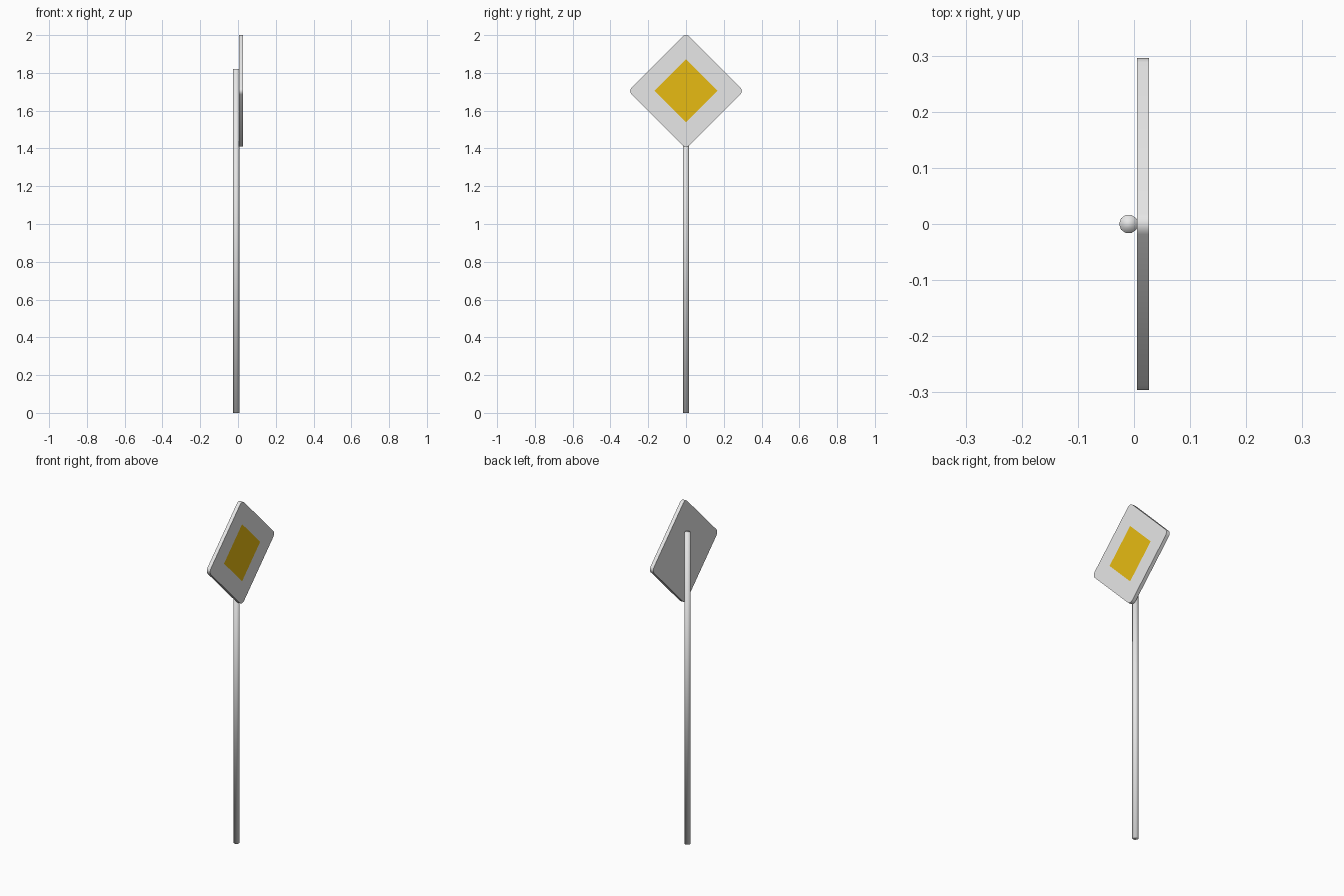
import bpy, bmesh, math

if "Cube" in bpy.data.objects:
    bpy.data.objects.remove(bpy.data.objects["Cube"])

def material(name, rgb):
    m = bpy.data.materials.new(name)
    m.diffuse_color = (*rgb, 1)
    m.use_nodes = True
    m.node_tree.nodes["Principled BSDF"].inputs["Base Color"].default_value = m.diffuse_color
    return m

grey = material("light_grey", (0.8, 0.8, 0.8))
yellow = material("sign_yellow", (0.8, 0.5, 0.006))

def make_object(name, bm, mats):
    bmesh.ops.recalc_face_normals(bm, faces=bm.faces)
    me = bpy.data.meshes.new(name)
    bm.to_mesh(me)
    bm.free()
    for m in mats:
        me.materials.append(m)
    ob = bpy.data.objects.new(name, me)
    bpy.context.collection.objects.link(ob)
    return ob

# Pole: low-sided smooth cylinder
POLE_X, POLE_R, POLE_TOP, SIDES = -0.0095, 0.017, 1.82, 10
bm = bmesh.new()
rings = [[bm.verts.new((POLE_X + POLE_R * math.cos(2 * math.pi * i / SIDES),
                        POLE_R * math.sin(2 * math.pi * i / SIDES), z))
          for i in range(SIDES)] for z in (0, POLE_TOP)]
for ring in rings:
    bm.faces.new(ring)
for i in range(SIDES):
    j = (i + 1) % SIDES
    bm.faces.new((rings[0][i], rings[0][j], rings[1][j], rings[1][i]))
for f in bm.faces:
    f.smooth = True
make_object("pole", bm, [grey])

# Sign plate: rounded diamond with a yellow diamond cut into its +x face
BACK, FRONT = 0.005, 0.0265
HALF, RADIUS, INNER, STEPS = 0.2955, 0.026, 0.167, 4
CZ = 2 - HALF

bm = bmesh.new()
def ring_verts(x):
    verts = []
    for c in range(4):
        a = c * math.pi / 2
        for s in range(STEPS + 1):
            t = a + (s / STEPS - 0.5) * math.pi / 2
            verts.append(bm.verts.new((
                x, (HALF - RADIUS) * math.cos(a) + RADIUS * math.cos(t),
                CZ + (HALF - RADIUS) * math.sin(a) + RADIUS * math.sin(t))))
    return verts

back, front = ring_verts(BACK), ring_verts(FRONT)
inner = [bm.verts.new((FRONT, INNER * math.cos(c * math.pi / 2),
                       CZ + INNER * math.sin(c * math.pi / 2))) for c in range(4)]
n, per = len(front), STEPS + 1
bm.faces.new(back)
for i in range(n):                      # rim
    j = (i + 1) % n
    bm.faces.new((back[i], back[j], front[j], front[i]))
for c in range(4):                      # grey border around the yellow centre
    d = (c + 1) % 4
    bm.faces.new(front[c * per:(c + 1) * per] + [inner[c]])
    bm.faces.new((front[c * per + STEPS], front[d * per], inner[d], inner[c]))
bm.faces.new(inner).material_index = 1
for f in bm.faces:
    f.smooth = True
plate = make_object("sign_plate", bm, [grey, yellow])
plate.data.set_sharp_from_angle(angle=math.radians(40))
